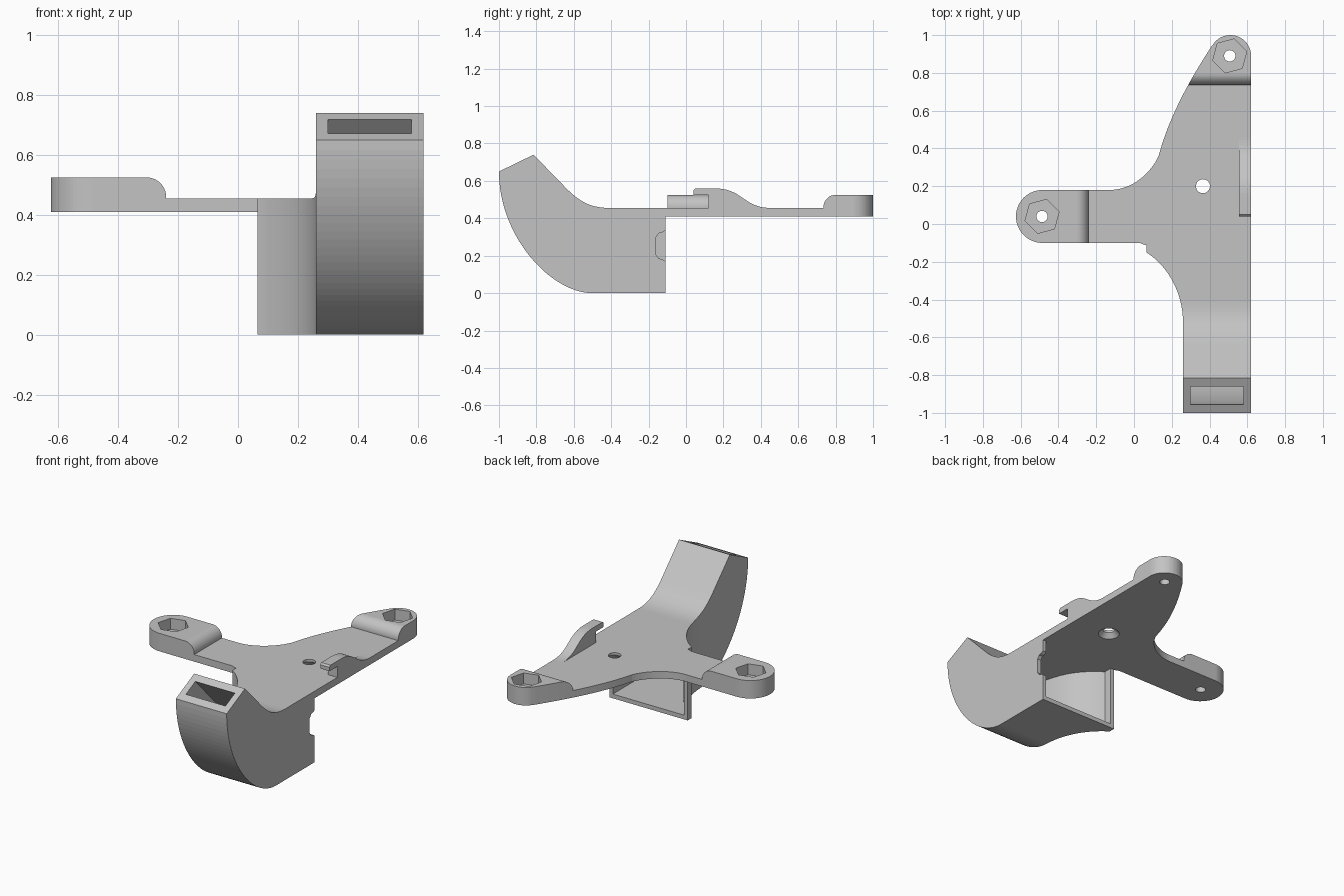
import bpy, bmesh, math
from mathutils import Vector

if "Cube" in bpy.data.objects:
    bpy.data.objects.remove(bpy.data.objects["Cube"])

grey = bpy.data.materials.new("plain_grey")
grey.use_nodes = True
colour = (0.55, 0.55, 0.55, 1)
grey.diffuse_color = colour
grey.node_tree.nodes["Principled BSDF"].inputs["Base Color"].default_value = colour


def finish(name, bm):
    bmesh.ops.recalc_face_normals(bm, faces=bm.faces)
    mesh = bpy.data.meshes.new(name)
    bm.to_mesh(mesh)
    bm.free()
    mesh.materials.append(grey)
    obj = bpy.data.objects.new(name, mesh)
    bpy.context.collection.objects.link(obj)
    return obj


def prism(name, points, axis, low, high):
    """Extrude a flat outline along one axis; the outline uses the other two."""
    bm = bmesh.new()
    verts = []
    for p in points:
        co = list(p)
        co.insert("xyz".index(axis), low)
        verts.append(bm.verts.new(co))
    face = bm.faces.new(verts)
    moved = bmesh.ops.extrude_face_region(bm, geom=[face])["geom"]
    shift = Vector([high - low if a == axis else 0 for a in "xyz"])
    bmesh.ops.translate(bm, vec=shift, verts=[v for v in moved if isinstance(v, bmesh.types.BMVert)])
    return finish(name, bm)


def round_cutter(x, y, r_low, r_high, z_low, z_high, sides=40, turn=0):
    bm = bmesh.new()
    bmesh.ops.create_cone(bm, cap_ends=True, segments=sides, radius1=r_low,
                          radius2=r_high, depth=z_high - z_low)
    for v in bm.verts:
        c, s = math.cos(turn), math.sin(turn)
        v.co = (x + c * v.co.x - s * v.co.y, y + s * v.co.x + c * v.co.y,
                v.co.z + (z_low + z_high) / 2)
    return finish("cutter", bm)


def combine(obj, other, operation="DIFFERENCE"):
    other.hide_render = True
    mod = obj.modifiers.new("cut", "BOOLEAN")
    mod.operation, mod.object, mod.solver = operation, other, "EXACT"
    bpy.context.view_layer.objects.active = obj
    bpy.ops.object.modifier_apply(modifier=mod.name)
    bpy.data.objects.remove(other)


def bezier(a, b, c, d, n=32):
    a, b, c, d = map(Vector, (a, b, c, d))
    return [tuple(a * (1 - t) ** 3 + b * 3 * t * (1 - t) ** 2 + c * 3 * t * t * (1 - t) + d * t ** 3)
            for t in (i / n for i in range(n + 1))]


def arc(cx, cy, r, start, end, n=32):
    angles = [math.radians(start + (end - start) * i / n) for i in range(n + 1)]
    return [(cx + r * math.cos(a), cy + r * math.sin(a)) for a in angles]


BOTTOM, TOP, PAD = 0.41, 0.455, 0.525

# Three-armed mounting plate, extruded to pad height
outline = [(0.62, -0.11)]
outline += arc(0.51, 0.89, 0.11, 0, 147)
outline += bezier((0.41, 0.94), (0.30, 0.77), (0.19, 0.58), (0.13, 0.36))
outline += bezier((0.13, 0.36), (0.09, 0.27), (-0.01, 0.18), (-0.13, 0.18))[1:]
outline += arc(-0.485, 0.04, 0.14, 90, 270)
outline += [(0.03, -0.10), (0.055, -0.11)]
plate = prism("mounting_plate", outline, "z", BOTTOM, PAD)

# Lower the plate between the pads, leaving rounded pad shoulders
side_relief = arc(-0.305, 0.46, 0.065, 0, 90, 16) + [(-0.305, 0.6), (0.06, 0.6), (0.06, TOP), (-0.24, TOP)]
combine(plate, prism("cutter", side_relief, "y", -0.3, 0.5))
back_relief = arc(0.80, 0.46, 0.065, 180, 90, 16) + [(0.80, 0.6), (-0.3, 0.6), (-0.3, TOP), (0.735, TOP)]
combine(plate, prism("cutter", back_relief, "x", 0.05, 0.8))

# Hexagonal nut pockets and bolt holes
for x, y in ((-0.487, 0.04), (0.507, 0.89)):
    combine(plate, round_cutter(x, y, 0.093, 0.093, TOP, 0.6, 6, math.radians(-15)))
    combine(plate, round_cutter(x, y, 0.03, 0.03, 0.3, 0.6))

# Countersunk centre hole
combine(plate, round_cutter(0.365, 0.20, 0.037, 0.037, 0.3, 0.6))
combine(plate, round_cutter(0.365, 0.20, 0.068, 0.036, 0.405, 0.44))

# Cable hook on the straight edge
hook = [(0.12, TOP), (0.12, PAD), (0.04, PAD), (0.04, 0.55), (0.05, 0.56)]
hook += bezier((0.15, 0.56), (0.31, 0.56), (0.30, TOP), (0.46, TOP))
prism("cable_hook", hook, "x", 0.555, 0.62)

# Curved air duct: side profile trimmed by its plan shape
duct_side = [(-0.11, 0)] + bezier((-0.50, 0), (-0.72, 0), (-1, 0.30), (-1, 0.65))
duct_side += [(-0.815, 0.74)]
duct_side += bezier((-0.64, 0.56), (-0.56, 0.48), (-0.50, TOP), (-0.40, TOP)) + [(-0.11, TOP)]
duct_plan = [(0.62, 0), (0.62, -1.1), (0.26, -1.1)]
duct_plan += bezier((0.26, -0.53), (0.26, -0.34), (0.16, -0.21), (0.065, -0.15)) + [(0.065, 0)]
duct = prism("air_duct", duct_side, "x", 0, 0.62)
combine(duct, prism("cutter", duct_plan, "z", -0.2, 1), "INTERSECT")

# Hollow passage from the rear opening to the slanted mouth
inner_side = [(-0.05, 0.027)] + bezier((-0.49, 0.027), (-0.70, 0.03), (-0.95, 0.32), (-0.955, 0.672))
inner_side += [(-0.977, 0.717), (-0.882, 0.763), (-0.86, 0.718)]
inner_side += bezier((-0.67, 0.52), (-0.58, 0.43), (-0.51, BOTTOM), (-0.42, BOTTOM)) + [(-0.05, BOTTOM)]
inner_plan = [(0.595, 0), (0.595, -0.4), (0.58, -0.8), (0.58, -1.1), (0.30, -1.1)]
inner_plan += bezier((0.30, -0.53), (0.29, -0.34), (0.19, -0.23), (0.09, -0.165)) + [(0.09, 0)]
passage = prism("passage", inner_side, "x", 0.05, 0.61)
combine(passage, prism("cutter", inner_plan, "z", -0.2, 1), "INTERSECT")
combine(duct, passage)

# Clip notch in the duct's side wall
notch = [(-0.05, 0.17), (-0.11, 0.17), (-0.125, 0.18), (-0.145, 0.185), (-0.16, 0.205),
         (-0.16, 0.30), (-0.145, 0.32), (-0.125, 0.325), (-0.11, 0.335), (-0.05, 0.335)]
combine(duct, prism("cutter", notch, "x", 0.58, 0.7))
